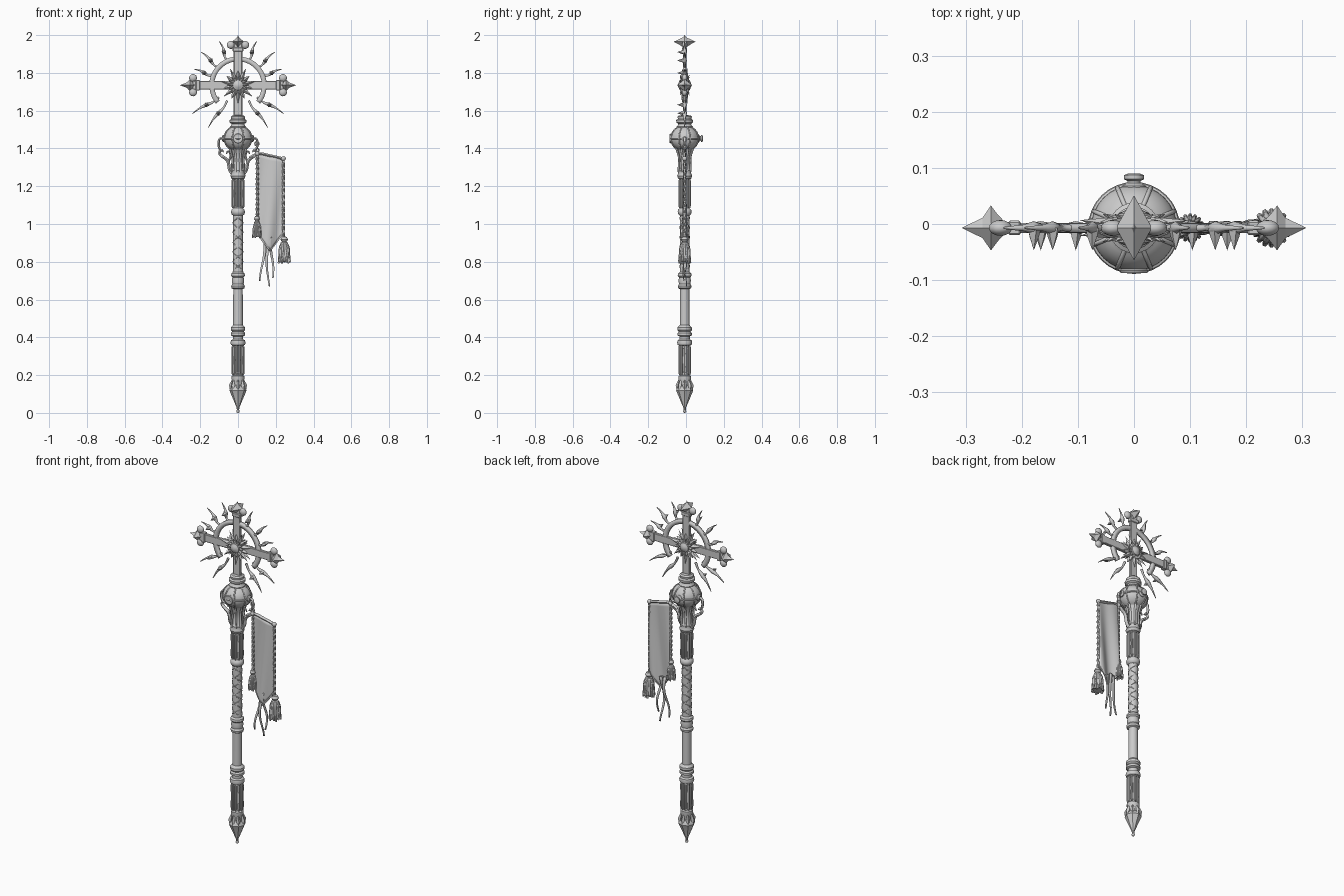
import bpy, bmesh, math
from math import sin, cos, pi, radians
from mathutils import Matrix, Vector

if "Cube" in bpy.data.objects:
    bpy.data.objects.remove(bpy.data.objects["Cube"])

AXIS_Y = -0.007          # the shaft sits slightly forward of the origin
HUB = 1.735              # height of the cross centre


def T(x, y, z):
    return Matrix.Translation((x, y, z))


def R(deg, axis):
    return Matrix.Rotation(radians(deg), 4, axis)


def add(name, mesh, angle=35):
    ob = bpy.data.objects.new(name, mesh)
    bpy.context.collection.objects.link(ob)
    ob.location.y = AXIS_Y
    for p in mesh.polygons:
        p.use_smooth = True
    mesh.set_sharp_from_angle(angle=radians(angle))
    return ob


def finish(name, bm, M=Matrix(), angle=35):
    bmesh.ops.remove_doubles(bm, verts=bm.verts, dist=1e-5)
    bmesh.ops.recalc_face_normals(bm, faces=bm.faces)
    bm.transform(M)
    me = bpy.data.meshes.new(name)
    bm.to_mesh(me)
    bm.free()
    return add(name, me, angle)


def lathe(name, prof, n=24, M=Matrix(), angle=35):
    """Revolve (radius, z) points about z."""
    bm = bmesh.new()
    rings = [[bm.verts.new((r * cos(2 * pi * i / n), r * sin(2 * pi * i / n), z))
              for i in range(n)] for r, z in prof]
    for a, b in zip(rings, rings[1:]):
        for i in range(n):
            j = (i + 1) % n
            bm.faces.new((a[i], a[j], b[j], b[i]))
    for k in (0, -1):
        if prof[k][0] > 1e-5:
            bm.faces.new(rings[k])
    return finish(name, bm, M, angle)


def box(name, size, M):
    bm = bmesh.new()
    bmesh.ops.create_cube(bm, size=1, matrix=Matrix.Diagonal((*size, 1)))
    bmesh.ops.bevel(bm, geom=bm.edges[:], offset=0.003, segments=1, affect='EDGES')
    return finish(name, bm, M)


def torus(name, R0, r, M=Matrix(), n=20, m=8):
    prof = [(R0 + r * cos(2 * pi * k / m), r * sin(2 * pi * k / m)) for k in range(m)]
    bm = bmesh.new()
    rings = [[bm.verts.new((p * cos(2 * pi * i / n), p * sin(2 * pi * i / n), z))
              for p, z in prof] for i in range(n)]
    for i in range(n):
        a, b = rings[i], rings[(i + 1) % n]
        for k in range(m):
            bm.faces.new((a[k], a[(k + 1) % m], b[(k + 1) % m], b[k]))
    return finish(name, bm, M)


def tube(name, pts, r, taper=None, res=4):
    """Smooth bevelled curve through the points, turned into a mesh."""
    cu = bpy.data.curves.new(name, 'CURVE')
    cu.dimensions, cu.bevel_depth, cu.bevel_resolution = '3D', r, 1
    cu.resolution_u, cu.use_fill_caps = res, True
    sp = cu.splines.new('BEZIER')
    sp.bezier_points.add(len(pts) - 1)
    for k, (bp, p) in enumerate(zip(sp.bezier_points, pts)):
        bp.co, bp.handle_left_type, bp.handle_right_type = p, 'AUTO', 'AUTO'
        bp.radius = taper[k] if taper else 1
    tmp = bpy.data.objects.new(name + "_path", cu)
    bpy.context.collection.objects.link(tmp)
    dg = bpy.context.evaluated_depsgraph_get()
    me = bpy.data.meshes.new_from_object(tmp.evaluated_get(dg))
    bpy.data.objects.remove(tmp)
    return add(name, me, 60)


def sheet(name, nu, nv, f, thick):
    """Grid from f(u, v) with thickness."""
    bm = bmesh.new()
    g = [[bm.verts.new(f(i / nu, j / nv)) for j in range(nv + 1)] for i in range(nu + 1)]
    for i in range(nu):
        for j in range(nv):
            bm.faces.new((g[i][j], g[i + 1][j], g[i + 1][j + 1], g[i][j + 1]))
    ob = finish(name, bm)
    mod = ob.modifiers.new("thickness", 'SOLIDIFY')
    mod.thickness, mod.offset = thick, 0
    return ob


# Shaft with collars
lathe("shaft", [(.022, .13), (.034, .18), (.034, .195), (.024, .2), (.024, .355), (.037, .36),
                (.04, .372), (.037, .384), (.027, .39), (.027, .405), (.038, .41), (.038, .422),
                (.031, .43), (.038, .438), (.038, .452), (.026, .465), (.025, .655), (.034, .66),
                (.036, .672), (.03, .682), (.033, .7), (.03, .718), (.037, .726), (.035, .738),
                (.026, .746), (.026, 1.045), (.034, 1.052), (.037, 1.064), (.034, 1.076),
                (.024, 1.085), (.024, 1.235), (.034, 1.24), (.04, 1.255), (.034, 1.27),
                (.036, 1.282), (.028, 1.295), (.026, 1.35), (.034, 1.385), (.042, 1.4), (.04, 1.41)])
# Foot spike, faceted, with ball tip and leaf crown
lathe("foot_spike", [(.005, .012), (.008, .03), (.045, .118), (.04, .13), (.022, .15)], 8, angle=15)
lathe("foot_ball", [(.009 * sin(pi * k / 6), .009 - .009 * cos(pi * k / 6)) for k in range(7)], 10)
for i in range(8):
    lathe("foot_leaf", [(0, 0), (.012, .03), (0, .075)], 4,
          R(45 * i, 'Z') @ T(.042, 0, .115) @ R(-12, 'Y'))
# Cage rods on the two fluted lengths
for z0, z1, n in ((.2, .358, 10), (1.085, 1.238, 10)):
    for i in range(n):
        lathe("flute_rod", [(.004, z0), (.007, z0 + .015), (.006, (z0 + z1) / 2),
                            (.007, z1 - .015), (.004, z1)], 6,
              R(360 / n * i, 'Z') @ T(.028, 0, 0))
# Spiral carving on the middle grip
for s in (1, -1):
    for ph in (0, pi):
        tube("grip_vine", [(.026 * cos(s * k * .75 + ph), .026 * sin(s * k * .75 + ph), .75 + k * .01225)
                           for k in range(25)], .0025, res=2)
# Ribs flaring under the orb
for i in range(8):
    a = pi / 4 * i + pi / 8
    tube("cup_rib", [(r * cos(a), r * sin(a), z) for r, z in
                     ((.034, 1.275), (.033, 1.31), (.032, 1.35), (.042, 1.385), (.047, 1.4))], .006)

# Orb, its bands, neck and knobs
lathe("orb", [(.036, 1.395)] + [(.077 * cos(radians(t)), 1.453 + .068 * sin(radians(t)))
                                for t in range(-60, 61, 10)] + [(.036, 1.515)], 32)
torus("orb_band", .076, .006, T(0, 0, 1.453), 32)
for i in range(8):
    a = pi / 4 * i + pi / 8
    tube("orb_rib", [(.078 * cos(radians(t)) * cos(a), .078 * cos(radians(t)) * sin(a),
                      1.453 + .069 * sin(radians(t))) for t in range(-60, 61, 20)], .004)
lathe("neck", [(.04, 1.505), (.043, 1.515), (.036, 1.522), (.034, 1.53), (.044, 1.537), (.045, 1.55),
               (.036, 1.556), (.038, 1.568), (.03, 1.575), (.0, 1.577)])
lathe("front_boss", [(.03, .06), (.028, .07), (.022, .073), (.026, .076), (.024, .08), (.012, .079),
                     (0, .08)], 20, T(0, 0, 1.453) @ R(90, 'X'))
lathe("back_knob", [(.024, .06), (.022, .075), (.012, .08), (.012, .084), (.018, .087), (.018, .094),
                    (.01, .097), (0, .097)], 20, T(0, 0, 1.453) @ R(-90, 'X'))

# Side hooks and scroll brackets, both sides
for s in (-1, 1):
    lathe("side_boss", [(.018, .065), (.018, .08), (.01, .086), (0, .086)], 16,
          T(0, 0, 1.453) @ R(90 * s, 'Y'))
    tube("side_loop", [(s * x, 0, z) for x, z in ((.075, 1.45), (.095, 1.452), (.102, 1.43),
                                                  (.098, 1.4), (.085, 1.385))], .007)
    tube("scroll_bracket", [(s * x, 0, z) for x, z in ((.028, 1.26), (.045, 1.29), (.055, 1.335), (.085, 1.36),
                                                       (.098, 1.375), (.088, 1.392), (.076, 1.382))],
         .009, (1, 1.1, 1.1, 1, .9, .7, .4))
    tube("scroll_leaf", [(s * x, 0, z) for x, z in ((.05, 1.33), (.04, 1.36), (.052, 1.385), (.062, 1.37))],
         .007, (1, 1, .8, .4))

# Cross bars
BAR = .045
box("cross_bar", (.48, .018, BAR), T(0, 0, HUB))
box("cross_post", (BAR, .018, .39), T(0, 0, 1.765))
# Finials: trefoil lobes, block and pointed cap on three arms
for ang, base, tip, wide in ((0, .2, .265, .058), (90, .225, .307, .04), (-90, .225, .307, .04)):
    M = T(0, 0, HUB) @ R(ang, 'Y')
    box("finial_block", (.056, .026, .022), M @ T(0, 0, base - .012))
    lathe("finial_point", [(0, base - .005), (.6, base + .018), (1, base + .03), (.45, base + .045),
                           (.15, tip - .012), (0, tip)], 4,
          M @ Matrix.Diagonal((.032, wide, 1, 1)), 20)
    for s in (-1, 1):
        lathe("finial_lobe", [(.021 * sin(pi * k / 8), -.014 * cos(pi * k / 8)) for k in range(9)], 14,
              M @ T(s * .038, 0, base + .013) @ R(90, 'X'))

# Halo ring, open at the bottom
sheet("halo_ring", 48, 1, lambda u, v: ((.126 + .026 * v) * cos(radians(-40 + 260 * u)), 0,
                                        HUB + (.126 + .026 * v) * sin(radians(-40 + 260 * u))), .016)
# Rays with a forward thorn on each
for s in (-1, 1):
    for ang, r0, r1 in ((23, .14, .24), (66, .14, .238), (48, .14, .25), (70, .145, .235),
                        (122, .12, .272), (145, .1, .262)):
        if ang == 66:
            continue
        M = T(0, 0, HUB) @ R(s * ang, 'Y')
        m = r0 + .5 * (r1 - r0)
        tube("ray", [M @ Vector((x, 0, z)) for x, z in
                     ((0, r0), (.006 * s, (r0 + m) / 2), (0, m), (-.004 * s, (m + r1) / 2), (0, r1 + .012))],
             .008, (.9, .7, 1.5, .7, .25))
        lathe("ray_thorn", [(.013, 0), (.009, .016), (0, .04)], 5, M @ T(0, 0, m) @ R(90, 'X'))

# Sunburst at the hub, front and back layers
for side in (-1, 1):
    for i in range(14):
        L = .1 if i % 2 else .078
        lathe("burst_spike", [(0, .01), (.013, .042), (.009, .06), (0, L)], 4,
              T(0, 0, HUB) @ R(360 / 14 * i, 'Y') @ R(8 * side, 'X'), 20)
        lathe("burst_petal", [(0, .005), (.009, .03), (0, .062)], 4,
              T(0, 0, HUB) @ R(360 / 14 * (i + .5), 'Y') @ R(24 * side, 'X'), 20)
    lathe("burst_dome", [(.05, 0), (.045, .012), (.028, .018), (.027, .026), (.014, .032), (0, .038)], 16,
          T(0, 0, HUB) @ R(90 * side, 'X'))

# Banner rod and hanging links
tube("banner_rod", [(.06, 0, 1.35), (.105, 0, 1.372), (.17, 0, 1.362), (.24, 0, 1.346)], .008)
for x, z in ((.102, 1.372), (.24, 1.346)):
    lathe("rod_knob", [(.013 * sin(pi * k / 6), -.013 * cos(pi * k / 6)) for k in range(7)], 12, T(x, 0, z))
for k in range(3):
    torus("hanging_link", .011, .0035, T(.1, 0, 1.425 - k * .017) @ R(90 * (k % 2), 'Z') @ R(90, 'X'), 12, 6)


# Banner cloth with pointed hem
def cloth(u, v):
    top = 1.37 - .028 * u
    hem = .95 - .09 * (1 - abs(2 * u - 1))
    return (.108 + .13 * u - .006 * v * (1 - u), (.003 + .009 * v) * sin(u * 7 + v * 2), top + (hem - top) * v)


sheet("banner_cloth", 16, 24, cloth, .005)
tube("banner_hem", [cloth(u, 1) for u in (0, .25, .48, .5, .52, .75, 1)], .005)
for name, u, z1 in (("left_cord", 0, 1.04), ("right_cord", 1, .93)):
    x = .102 if u == 0 else .241
    z0 = 1.372 if u == 0 else 1.346
    for ph in (0, pi):
        tube(name, [(x + .004 * cos(k * 1.3 + ph), .004 * sin(k * 1.3 + ph), z0 + (z1 - z0) * k / 30)
                    for k in range(31)], .005, res=2)

# Torn streamers under the banner
for x0, x1, z1, ph in ((.14, .122, .70, 0), (.155, .162, .67, 2), (.175, .182, .715, 4)):
    sheet("streamer", 2, 14, lambda u, v: (
        x0 + (x1 - x0) * v + .007 * sin(5 * v + ph) + (u - .5) * .018 * (1 - .6 * v),
        .01 * sin(6 * v + ph), .93 + (z1 - .93) * v), .005)

# Tassels
for x, z, h, r in ((.1, 1.045, .11, .025), (.245, .935, .135, .034)):
    lathe("tassel_head", [(0, 0), (.4 * r, -.004), (.6 * r, -.018), (.35 * r, -.03), (.55 * r, -.034),
                          (.6 * r, -.042), (.45 * r, -.05), (.85 * r, -h + .01), (.7 * r, -h), (0, -h)],
          16, T(x, 0, z))
    for i in range(16):
        a = pi / 8 * i
        tube("tassel_strand", [(x + q * r * cos(a), q * r * sin(a), z - d) for q, d in
                               ((.4, .035), (.7, .058), (.8, h * .75), (.9, h + .004 * (i % 3)))],
             r * .15, res=3)
